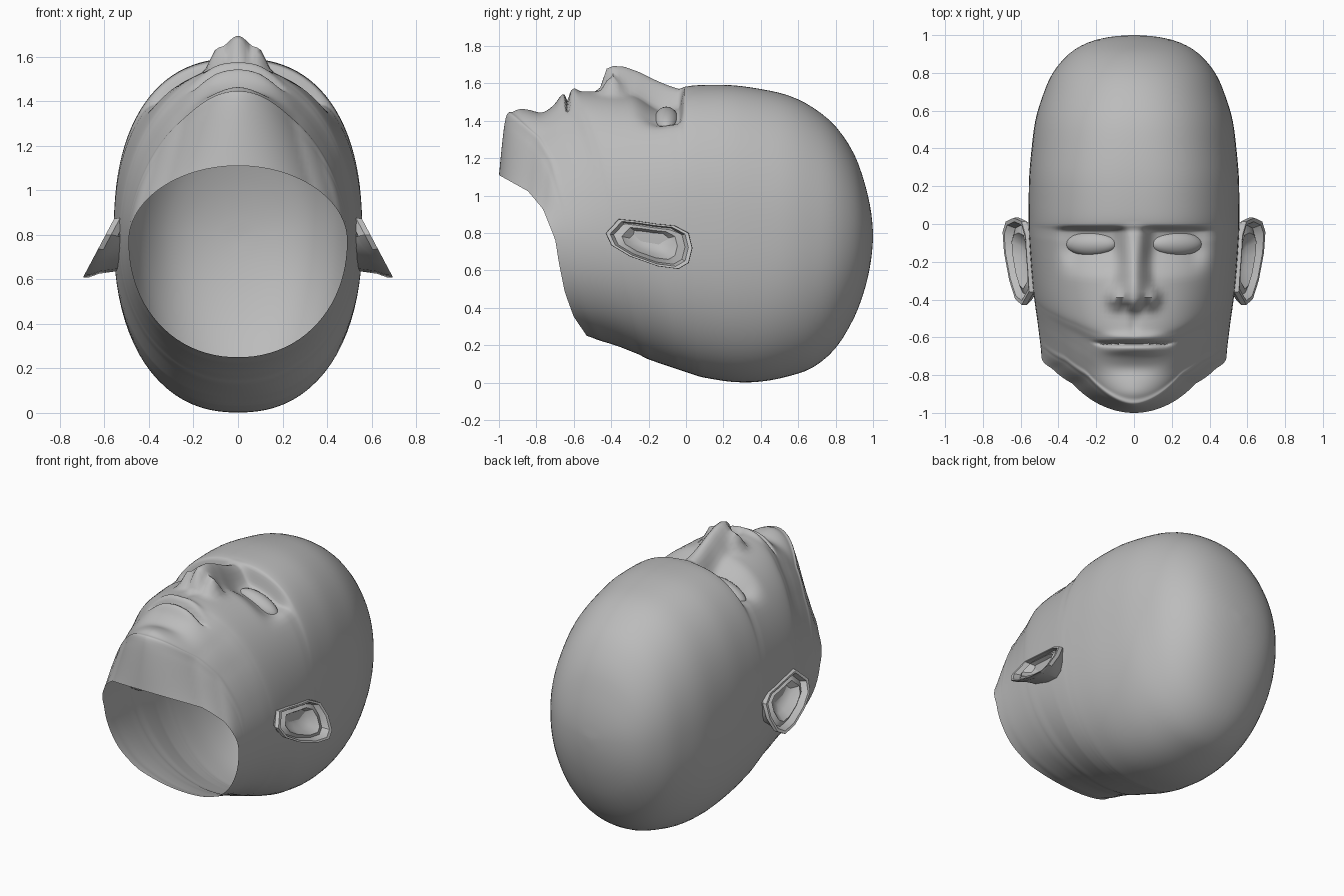
import bpy, bmesh, math
from mathutils import Vector

cube = bpy.data.objects.get("Cube")
if cube:
    bpy.data.objects.remove(cube)

skin = bpy.data.materials.new("plain grey")
skin.use_nodes = True
GREY = (0.5, 0.5, 0.5, 1)
skin.diffuse_color = GREY
skin.node_tree.nodes["Principled BSDF"].inputs["Base Color"].default_value = GREY


def lerp_table(table, v):
    if v <= table[0][0]:
        return table[0][1]
    for (a, p), (b, q) in zip(table, table[1:]):
        if v <= b:
            return p + (q - p) * (v - a) / (b - a)
    return table[-1][1]


def smooth(a, b, v):
    t = min(1, max(0, (v - a) / (b - a)))
    return t * t * (3 - 2 * t)


def bump(d, r):
    return math.exp(-(d / r) ** 2)


def finish(ob, angle):
    ob.data.materials.append(skin)
    bpy.ops.object.select_all(action='DESELECT')
    ob.select_set(True)
    bpy.context.view_layer.objects.active = ob
    bpy.ops.object.shade_smooth_by_angle(angle=math.radians(angle))


def loft(name, rings, angle):
    """Skin a list of closed rings and cap the last one."""
    bm = bmesh.new()
    loops = [[bm.verts.new(p) for p in ring] for ring in rings]
    n = len(loops[0])
    for a, b in zip(loops, loops[1:]):
        for i in range(n):
            j = (i + 1) % n
            bm.faces.new((a[i], a[j], b[j], b[i]))
    bm.faces.new(loops[-1])
    bmesh.ops.recalc_face_normals(bm, faces=bm.faces)
    me = bpy.data.meshes.new(name)
    bm.to_mesh(me)
    bm.free()
    ob = bpy.data.objects.new(name, me)
    bpy.context.collection.objects.link(ob)
    finish(ob, angle)


# Head sections: face-side y, z, underside y, z, half width
FACE = [(-1.00, 1.11, -.53, .25, .49), (-.965, 1.41, -.50, .24, .495),
        (-.92, 1.445, -.46, .225, .50), (-.83, 1.475, -.41, .21, .507),
        (-.75, 1.495, -.35, .19, .515), (-.68, 1.515, -.30, .17, .522),
        (-.62, 1.545, -.25, .15, .528), (-.54, 1.56, -.20, .125, .535),
        (-.30, 1.545, -.07, .08, .548), (-.15, 1.54, -.01, .06, .555),
        (-.05, 1.55, .02, .05, .558), (0.0, 1.582, .05, .04, .558)]
# Skull sections stand upright: y, top z, bottom z, half width
SKULL = [(.10, 1.592, .027, .558), (.25, 1.59, .004, .555), (.40, 1.57, .006, .542),
         (.55, 1.535, .035, .522), (.68, 1.47, .083, .483), (.80, 1.37, .185, .43),
         (.90, 1.22, .35, .345), (.96, 1.05, .515, .245), (.99, .91, .66, .13),
         (1.0, .80, .77, .02)]
SECTIONS = FACE + [(y, top, y, low, w) for y, top, low, w in SKULL]
# Roundness of the face side of the sections along y
ROUND = [(-1, 1.98), (-.965, 1.75), (-.6, 2.0), (-.1, 2.42), (.25, 2.4), (1, 2.0)]
# How the slanted neck cut bends from underside (0) to face side (1)
SLANT = [(0, 0), (.12, .15), (.27, .25), (.46, .32), (.6, .36), (.79, .5), (.9, .67), (1, 1)]
# Nose height and half width along y
NOSE_H = [(-.465, 0), (-.445, .07), (-.425, .125), (-.39, .142), (-.33, .143), (-.25, .118),
          (-.15, .072), (-.06, .03), (-.02, .005), (.01, 0)]
NOSE_W = [(-.45, .14), (-.40, .15), (-.3, .12), (-.2, .10), (0, .08)]


def sculpt(x, y, z):
    """Raise the nose and lips and sink the eye sockets on the face side."""
    if z < 1.2 or y > .05 or y < -.95:
        return Vector((x, y, z))
    ax = abs(x)
    # nose ridge, wings and nostrils
    u = min(1, ax / lerp_table(NOSE_W, y))
    z += lerp_table(NOSE_H, y) * (1 + math.cos(math.pi * u)) / 2
    z += .06 * bump(ax - .105, .035) * bump(y + .39, .045)
    z -= .06 * bump(ax - .05, .022) * bump(y + .435, .018)
    # eye sockets under a sharp brow
    z -= .08 * smooth(.03, .12, ax) * (1 - smooth(.30, .43, ax)) \
        * (1 - smooth(-.04, -.005, y)) * smooth(-.30, -.12, y)
    # lips, parting line and the dip below the nose
    m = 1 - smooth(.08, .22, ax)
    z += .022 * m * (bump(y + .60, .024) + bump(y + .665, .026))
    z -= .038 * (1 - smooth(.16, .22, ax)) * bump(y + .634, .010)
    z -= .012 * bump(ax, .025) * bump(y + .53, .05)
    # hollow below the lower lip, and chin pad
    z -= .045 * bump(ax, .18) * bump(y + .765, .07)
    z += .008 * bump(ax, .13) * bump(y + .90, .04)
    return Vector((x, y, z))


def head_ring(section, n=112):
    yt, zt, yb, zb, w = section
    face_k = lerp_table(ROUND, yt)
    c = .775 + .02 * smooth(-.9, 0, yt)
    bend = 1 - smooth(-.95, -.3, yt)
    ring = []
    for i in range(n):
        v = 2 * i / n - 1
        th = math.pi * math.copysign(abs(v) ** 1.35, v)   # denser on the face
        sn, cs = math.sin(th), math.cos(th)
        k = face_k if cs > 0 else min(2.3, max(2.1, face_k))
        r = (abs(sn) ** k + abs(cs) ** k) ** (-1 / k)
        z = c + cs * r * ((zt - c) if cs > 0 else (c - zb))
        t = min(1, max(0, (z - zb) / (zt - zb)))
        f = t + (lerp_table(SLANT, t) - t) * bend
        ring.append(sculpt(w * sn * r, yb + (yt - yb) * f, z))
    return ring


def refine(keys):
    """Catmull-Rom blend between sections, finer on the face."""
    out = []
    last = len(keys) - 1
    for i in range(last):
        p = [keys[max(0, min(last, i + d))] for d in (-1, 0, 1, 2)]
        m = 8 if keys[i][0] < .05 else 3
        for j in range(m):
            t = j / m
            out.append([b + .5 * t * (c - a + t * (2*a - 5*b + 4*c - d + t * (3*(b - c) + d - a)))
                        for a, b, c, d in zip(*p)])
    return out + [keys[-1]]


loft("head", [head_ring(s) for s in refine(SECTIONS)], 60)

# Ear outline from the side (y, z): lobe, outer rim, then front edge
EAR = [(-.43, .80), (-.40, .735), (-.30, .675), (-.15, .622), (-.04, .608), (.015, .64),
       (.035, .72), (.015, .80), (-.06, .84), (-.16, .85), (-.26, .865), (-.36, .875)]
# Ear rings as scale, lift, outward slope: root, rim back, rim front, groove, fold, bowl
EAR_RINGS = [(.78, -.02, 0), (.88, -.045, .5), (1, -.015, .53), (.99, .01, .53),
             (.90, .008, .53), (.82, -.025, .5), (.64, -.005, .5), (.46, -.045, .5),
             (.2, -.05, .4)]


def ear_ring(side, scale, lift, slope):
    ring = []
    for y, z in EAR:
        y, z = -.19 + (y + .19) * scale, .75 + (z - .75) * scale
        ring.append((side * (.545 + (.875 - z) * slope + lift), y, z))
    return ring


for side, word in ((1, "left"), (-1, "right")):
    loft(word + "_ear", [ear_ring(side, *r) for r in EAR_RINGS], 35)
    # closed eyelid
    bpy.ops.mesh.primitive_uv_sphere_add(segments=24, ring_count=12,
                                         location=(side * .225, -.105, 1.40))
    lid = bpy.context.object
    lid.name = word + "_eyelid"
    lid.scale = (.145, .065, .06)
    lid.rotation_euler = (0, side * .36, 0)
    finish(lid, 50)
